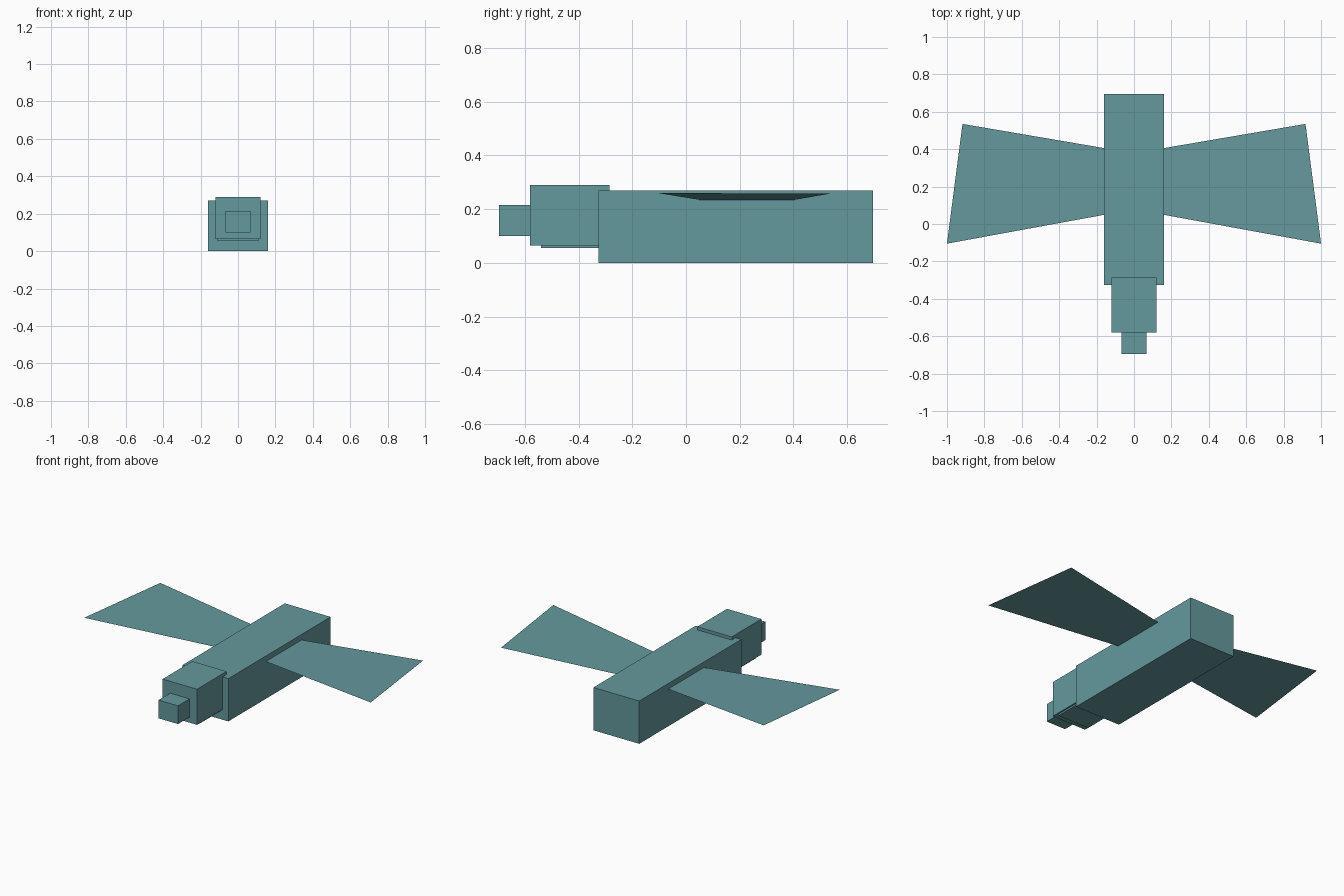
import bpy

if "Cube" in bpy.data.objects:
    bpy.data.objects.remove(bpy.data.objects["Cube"])

mat = bpy.data.materials.new("teal")
mat.diffuse_color = (0.13, 0.32, 0.34, 1)
mat.use_nodes = True
mat.node_tree.nodes["Principled BSDF"].inputs["Base Color"].default_value = mat.diffuse_color


def add_mesh(name, verts, faces):
    mesh = bpy.data.meshes.new(name)
    mesh.from_pydata(verts, [], faces)
    mesh.materials.append(mat)
    obj = bpy.data.objects.new(name, mesh)
    bpy.context.collection.objects.link(obj)
    return obj


def box(name, half_x, y0, y1, z0, z1):
    verts = [(x, y, z) for z in (z0, z1)
             for x, y in ((-half_x, y0), (half_x, y0), (half_x, y1), (-half_x, y1))]
    sides = [(i, (i + 1) % 4, (i + 1) % 4 + 4, i + 4) for i in range(4)]
    return add_mesh(name, verts, [(3, 2, 1, 0), (4, 5, 6, 7)] + sides)


# Long body, head overlapping its front, lower jaw and snout
box("body", 0.16, -0.325, 0.695, 0.0, 0.27)
box("head", 0.12, -0.58, -0.285, 0.065, 0.29)
box("jaw", 0.11, -0.54, -0.325, 0.055, 0.10)
box("snout", 0.068, -0.695, -0.58, 0.10, 0.215)

# Thin flared wings, rising slightly towards the tips
outline = [(0.155, 0.05), (1.0, -0.105), (0.917, 0.535), (0.155, 0.405)]
wing = [(x, y, 0.235 + 0.03 * (x - 0.155)) for x, y in outline]
add_mesh("right_wing", wing, [(0, 1, 2, 3)])
add_mesh("left_wing", [(-x, y, z) for x, y, z in wing], [(3, 2, 1, 0)])
